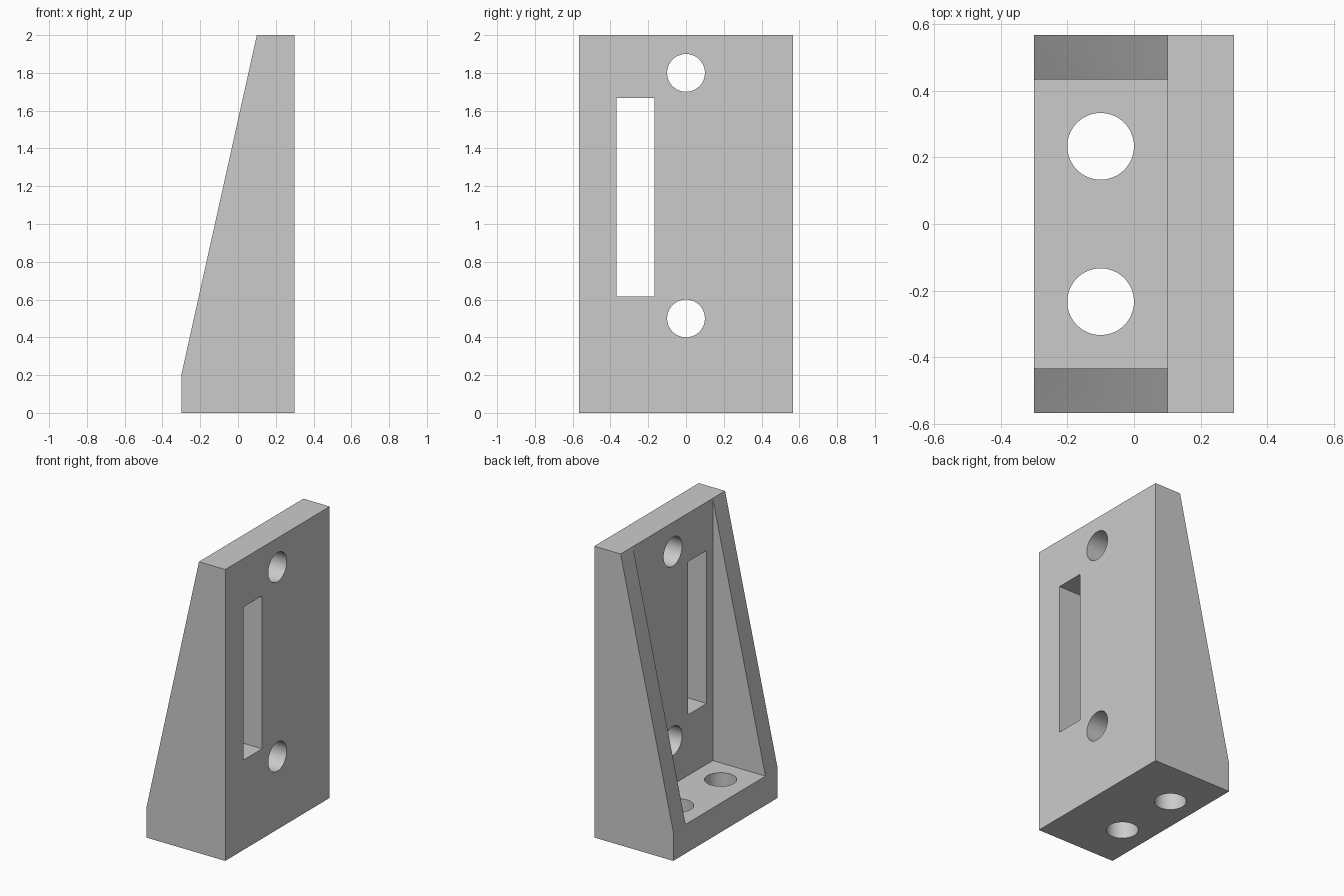
import bpy, bmesh, math

cube = bpy.data.objects.get("Cube")
if cube:
    bpy.data.objects.remove(cube, do_unlink=True)

WIDTH = 1.133     # overall size along y
SIDE = 0.133      # side wall thickness
grey = bpy.data.materials.new("Light grey")
grey.diffuse_color = (0.6, 0.6, 0.6, 1)
grey.use_nodes = True
grey.node_tree.nodes["Principled BSDF"].inputs["Base Color"].default_value = (0.6, 0.6, 0.6, 1)


def extruded(name, profile, y0, y1):
    """Solid made by sweeping an x-z profile from y0 to y1."""
    bm = bmesh.new()
    face = bm.faces.new([bm.verts.new((x, y0, z)) for x, z in profile])
    swept = bmesh.ops.extrude_face_region(bm, geom=[face])["geom"]
    verts = [v for v in swept if isinstance(v, bmesh.types.BMVert)]
    bmesh.ops.translate(bm, verts=verts, vec=(0, y1 - y0, 0))
    bmesh.ops.recalc_face_normals(bm, faces=bm.faces)
    mesh = bpy.data.meshes.new(name)
    bm.to_mesh(mesh)
    bm.free()
    mesh.materials.append(grey)
    obj = bpy.data.objects.new(name, mesh)
    bpy.context.collection.objects.link(obj)
    return obj


def drill(name, location, depth, rotation=(0, 0, 0)):
    bpy.ops.mesh.primitive_cylinder_add(vertices=64, radius=0.1, depth=depth,
                                        location=location, rotation=rotation)
    obj = bpy.context.object
    obj.name = name
    obj.data.materials.append(grey)
    return obj


# Wedge-shaped body
bracket = extruded("angle_bracket",
                   [(-0.3, 0), (0.3, 0), (0.3, 2), (0.1, 2), (-0.3, 0.2)],
                   -WIDTH / 2, WIDTH / 2)

# Pocket between the side walls, then the slot in the upright plate
inner = WIDTH / 2 - SIDE
cutters = [
    extruded("pocket_cutter", [(-0.5, 0.2), (0.1, 0.2), (0.1, 2.2), (-0.5, 2.2)], -inner, inner),
    extruded("slot_cutter", [(0, 0.617), (0.4, 0.617), (0.4, 1.667), (0, 1.667)], -0.367, -0.167),
]

# Bolt holes through the upright plate and the base
for z in (0.5, 1.8):
    cutters.append(drill("plate_hole_cutter", (0.2, 0, z), 0.4, (0, math.pi / 2, 0)))
for y in (-0.233, 0.233):
    cutters.append(drill("base_hole_cutter", (-0.1, y, 0.1), 0.4))

# Cut everything out of the body
bpy.ops.object.select_all(action='DESELECT')
bpy.context.view_layer.objects.active = bracket
bracket.select_set(True)
for cutter in cutters:
    cutter.hide_render = True
    mod = bracket.modifiers.new("cut", 'BOOLEAN')
    mod.operation = 'DIFFERENCE'
    mod.solver = 'EXACT'
    mod.object = cutter
    bpy.ops.object.modifier_apply(modifier=mod.name)
    bpy.data.objects.remove(cutter, do_unlink=True)

bpy.ops.object.shade_smooth_by_angle(angle=math.radians(30))
